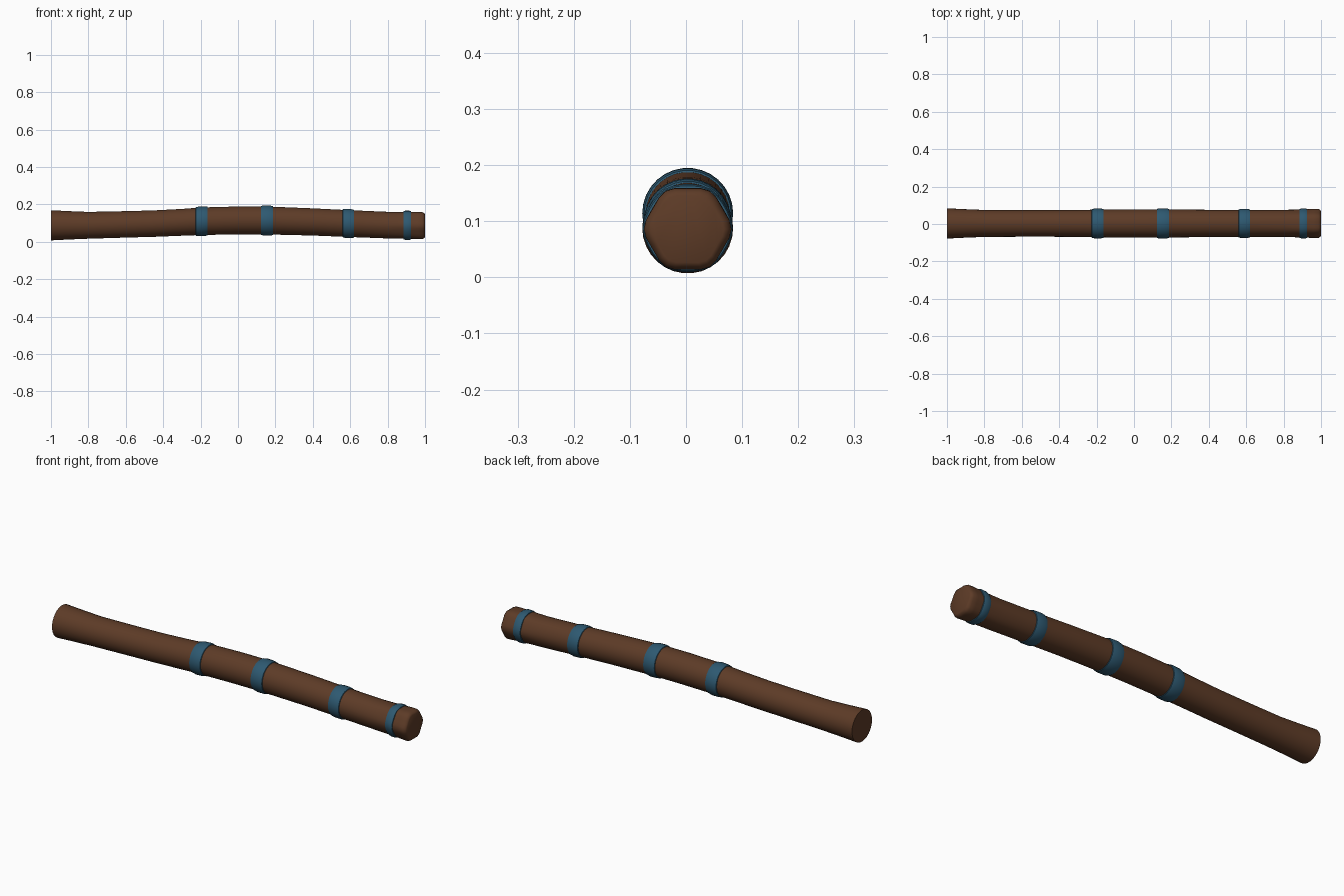
import bpy, bmesh, math

cube = bpy.data.objects.get("Cube")
if cube:
    bpy.data.objects.remove(cube, do_unlink=True)


def material(name, colour):
    m = bpy.data.materials.new(name)
    m.use_nodes = True
    m.diffuse_color = (*colour, 1)
    m.node_tree.nodes["Principled BSDF"].inputs["Base Color"].default_value = (*colour, 1)
    return m


bark = material("brown wood", (0.11, 0.044, 0.02))
cloth = material("blue binding", (0.027, 0.1, 0.165))

# Profile stations along the shaft: x, centre height, radius, angularity
STATIONS = [(-1, 0.088, 0.081, 0), (-0.9, 0.088, 0.076, 0), (-0.8, 0.088, 0.072, 0),
            (-0.6, 0.093, 0.071, 0), (-0.45, 0.097, 0.071, 0), (-0.3, 0.104, 0.072, 0),
            (-0.19, 0.110, 0.074, 0), (0, 0.114, 0.075, 0), (0.15, 0.114, 0.075, 0),
            (0.4, 0.106, 0.073, 0), (0.6, 0.097, 0.072, 0), (0.8, 0.089, 0.072, 0.2),
            (0.9, 0.088, 0.073, 0.5), (0.96, 0.087, 0.075, 0.8), (0.985, 0.086, 0.075, 0.9),
            (0.996, 0.086, 0.069, 1), (1, 0.086, 0.062, 1)]


def sample(x):
    for a, b in zip(STATIONS, STATIONS[1:]):
        if x <= b[0]:
            t = (x - a[0]) / (b[0] - a[0])
            return [p + (q - p) * t for p, q in zip(a, b)]
    return STATIONS[-1]


def loft(name, rings, mat, sides=30):
    """Skin capped rings, blending from round to a softened hexagon."""
    bm = bmesh.new()
    loops = []
    for x, z, r, corner in rings:
        loop = []
        for i in range(sides):
            a = math.tau * i / sides
            s = r * (1 + 0.045 * corner * math.cos(6 * a))
            loop.append(bm.verts.new((x, 0.003 + s * math.cos(a), z + s * math.sin(a))))
        loops.append(loop)
    for a, b in zip(loops, loops[1:]):
        for i in range(sides):
            j = (i + 1) % sides
            bm.faces.new((a[i], a[j], b[j], b[i]))
    bm.faces.new(loops[0])
    bm.faces.new(loops[-1])
    bmesh.ops.recalc_face_normals(bm, faces=bm.faces)
    mesh = bpy.data.meshes.new(name)
    bm.to_mesh(mesh)
    bm.free()
    mesh.materials.append(mat)
    obj = bpy.data.objects.new(name, mesh)
    bpy.context.collection.objects.link(obj)
    bpy.ops.object.select_all(action="DESELECT")
    obj.select_set(True)
    bpy.context.view_layer.objects.active = obj
    bpy.ops.object.shade_smooth_by_angle(angle=math.radians(40))
    return obj


# Gently arched wooden shaft
loft("wooden_shaft", STATIONS, bark)

# Rounded bindings wrapped around the shaft
for n, (x, half) in enumerate([(-0.195, 0.034), (0.155, 0.035), (0.59, 0.033), (0.905, 0.022)], 1):
    rings = []
    for u, lift in [(-1, -0.003), (-0.9, 0.003), (-0.5, 0.006), (0.5, 0.006), (0.9, 0.003), (1, -0.003)]:
        px, z, r, corner = sample(x + u * half)
        rings.append((px, z, r + lift, corner * 0.5))
    loft(f"binding_{n}", rings, cloth)
